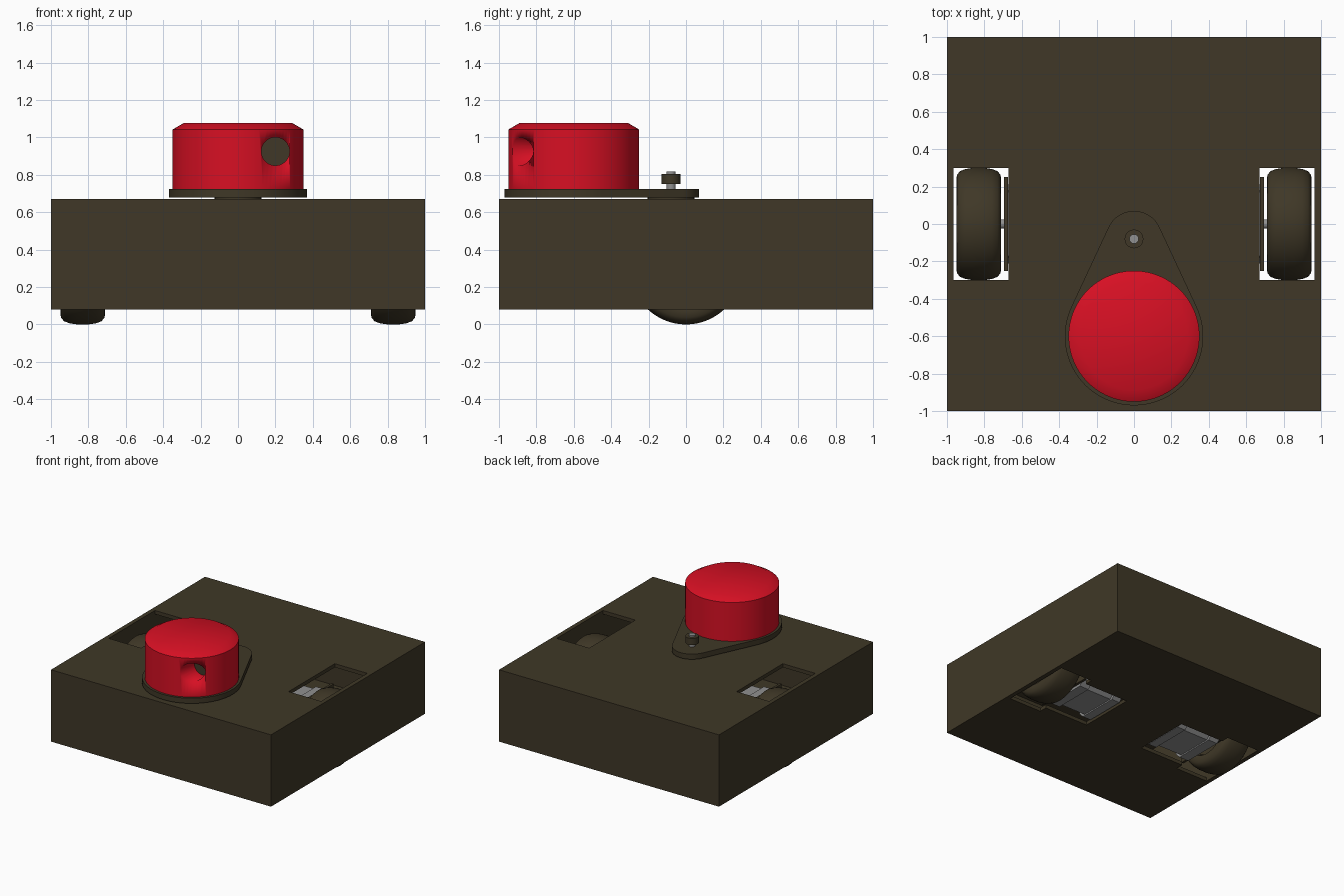
import bpy, bmesh, math
from mathutils import Matrix, Vector

if "Cube" in bpy.data.objects:
    bpy.data.objects.remove(bpy.data.objects["Cube"])


def material(name, rgb):
    m = bpy.data.materials.new(name)
    m.diffuse_color = (*rgb, 1)
    m.use_nodes = True
    m.node_tree.nodes["Principled BSDF"].inputs["Base Color"].default_value = m.diffuse_color
    return m


DARK = material("dark brown", (0.050, 0.039, 0.020))
RED = material("red", (0.68, 0.005, 0.017))
GREY = material("metal grey", (0.28, 0.28, 0.28))


def finish(name, bm, mat, smooth=False):
    bmesh.ops.recalc_face_normals(bm, faces=bm.faces)
    me = bpy.data.meshes.new(name)
    bm.to_mesh(me)
    bm.free()
    ob = bpy.data.objects.new(name, me)
    bpy.context.collection.objects.link(ob)
    me.materials.append(mat)
    if smooth:
        bpy.ops.object.select_all(action='DESELECT')
        ob.select_set(True)
        bpy.context.view_layer.objects.active = ob
        bpy.ops.object.shade_smooth_by_angle(angle=math.radians(35))
    return ob


def box(name, lo, hi, mat):
    bm = bmesh.new()
    bmesh.ops.create_cube(bm, size=1)
    lo, hi = Vector(lo), Vector(hi)
    for v in bm.verts:
        v.co = (lo + hi) / 2 + Vector(a * b for a, b in zip(v.co, hi - lo))
    return finish(name, bm, mat)


def lathe(name, profile, centre, mat, axis='Z', steps=64):
    """Spin (radius, height) points around an axis through centre."""
    bm = bmesh.new()
    vs = [bm.verts.new((r, 0, h)) for r, h in profile]
    es = [bm.edges.new(p) for p in zip(vs, vs[1:])]
    bmesh.ops.spin(bm, geom=vs + es, cent=(0, 0, 0), axis=(0, 0, 1),
                   angle=2 * math.pi, steps=steps, use_duplicate=False)
    bmesh.ops.remove_doubles(bm, verts=bm.verts, dist=1e-4)
    turn = {'X': Matrix.Rotation(math.pi / 2, 4, 'Y'),
            'Y': Matrix.Rotation(-math.pi / 2, 4, 'X'),
            'Z': Matrix()}[axis]
    bm.transform(Matrix.Translation(centre) @ turn)
    return finish(name, bm, mat, True)


def rod(name, r, a, b, centre, mat, axis='Z', steps=32):
    return lathe(name, [(0, a), (r, a), (r, b), (0, b)], centre, mat, axis, steps)


def prism(name, points, mat, depth):
    bm = bmesh.new()
    f = bm.faces.new([bm.verts.new(p) for p in points])
    ext = bmesh.ops.extrude_face_region(bm, geom=[f])
    bmesh.ops.translate(bm, vec=depth,
                        verts=[g for g in ext['geom'] if isinstance(g, bmesh.types.BMVert)])
    return finish(name, bm, mat, True)


def cut(target, cutter):
    mod = target.modifiers.new("cut", 'BOOLEAN')
    mod.object, mod.operation, mod.solver = cutter, 'DIFFERENCE', 'EXACT'
    bpy.context.view_layer.objects.active = target
    bpy.ops.object.modifier_apply(modifier=mod.name)
    bpy.data.objects.remove(cutter)


# Hollow chassis box made of plates
Z0, Z1, T = 0.08, 0.67, 0.03
top = box("top_plate", (-1, -1, Z1 - T), (1, 1, Z1), DARK)
bottom = box("bottom_plate", (-1, -1, Z0), (1, 1, Z0 + T), DARK)
for s, n in ((-1, "front"), (1, "back")):
    y = sorted((s, s * (1 - T)))
    box(n + "_wall", (-1, y[0], Z0 + T), (1, y[1], Z1 - T), DARK)
for s, n in ((-1, "left"), (1, "right")):
    x = sorted((s, s * (1 - T)))
    box(n + "_wall", (x[0], -1 + T, Z0 + T), (x[1], 1 - T, Z1 - T), DARK)

for s, n in ((-1, "left"), (1, "right")):
    # Wheel openings in both plates, motor opening in the bottom one
    wx = sorted((s * 0.67, s * 0.965))
    mx = sorted((s * 0.27, s * 0.68))
    for plate in (top, bottom):
        cut(plate, box("cutter", (wx[0], -0.3, -1), (wx[1], 0.3, 2), DARK))
    cut(bottom, box("cutter", (mx[0], -0.235, -0.9), (mx[1], 0.235, 0.3), DARK))

    # Tyre with rounded shoulders and recessed hub
    half = [(0, 0.07), (0.10, 0.07), (0.11, 0.09), (0.19, 0.09), (0.205, 0.115),
            (0.225, 0.12), (0.262, 0.117), (0.283, 0.10), (0.294, 0.07), (0.3, 0.03)]
    prof = half + [(r, -h) for r, h in reversed(half)]
    lathe(n + "_wheel", prof, (s * 0.83, 0, 0.3), DARK, 'X')
    rod(n + "_axle", 0.025, -0.08, 0.08, (s * 0.72, 0, 0.3), GREY, 'X')

    # Motor bracket and motor with chamfered corners and end caps
    bx = sorted((s * 0.675, s * 0.695))
    box(n + "_motor_bracket", (bx[0], -0.25, 0.11), (bx[1], 0.25, 0.53), DARK)
    for part, h, c, x0, x1 in (("motor_inner_cap", 0.21, 0.04, 0.285, 0.36),
                               ("motor_body", 0.20, 0.05, 0.36, 0.59),
                               ("motor_outer_cap", 0.21, 0.04, 0.59, 0.675)):
        k = h - c
        ring = [(h, k), (k, h), (-k, h), (-h, k), (-h, -k), (-k, -h), (k, -h), (h, -k)]
        prism(f"{n}_{part}", [(s * x0, a, 0.3 + b) for a, b in ring], GREY,
              (s * (x1 - x0), 0, 0))

# Teardrop base of the scanner: two arcs joined by tangents
R, r, Y, y = 0.37, 0.15, -0.6, -0.08
a = math.asin((R - r) / (y - Y))
outline = []
for rad, cy, start, end in ((r, y, a, math.pi - a), (R, Y, math.pi - a, 2 * math.pi + a)):
    n = 16 if rad == r else 48
    for i in range(n + 1):
        t = start + (end - start) * i / n
        outline.append((rad * math.cos(t), cy + rad * math.sin(t), 0.68))
prism("scanner_base", outline, DARK, (0, 0, 0.043))

# Spin motor under the base, its shaft and pulley
rod("scanner_motor", 0.125, 0.645, 0.68, (0, y, 0), DARK)
rod("pulley_shaft", 0.025, 0.70, 0.817, (0, y, 0), GREY)
rod("pulley", 0.05, 0.75, 0.805, (0, y, 0), DARK)

# Red scanner head with chamfered rim and a sensor hole facing front
head = lathe("scanner_head", [(0, 0.723), (0.35, 0.723), (0.35, 1.042), (0.288, 1.078),
                              (0, 1.078)], (0, Y, 0), RED, steps=96)
cut(head, rod("cutter", 0.075, -1.2, -0.74, (0.2, 0, 0.925), RED, 'Y', 40))
rod("sensor_lens", 0.075, -0.746, -0.738, (0.2, 0, 0.925), DARK, 'Y', 40)
